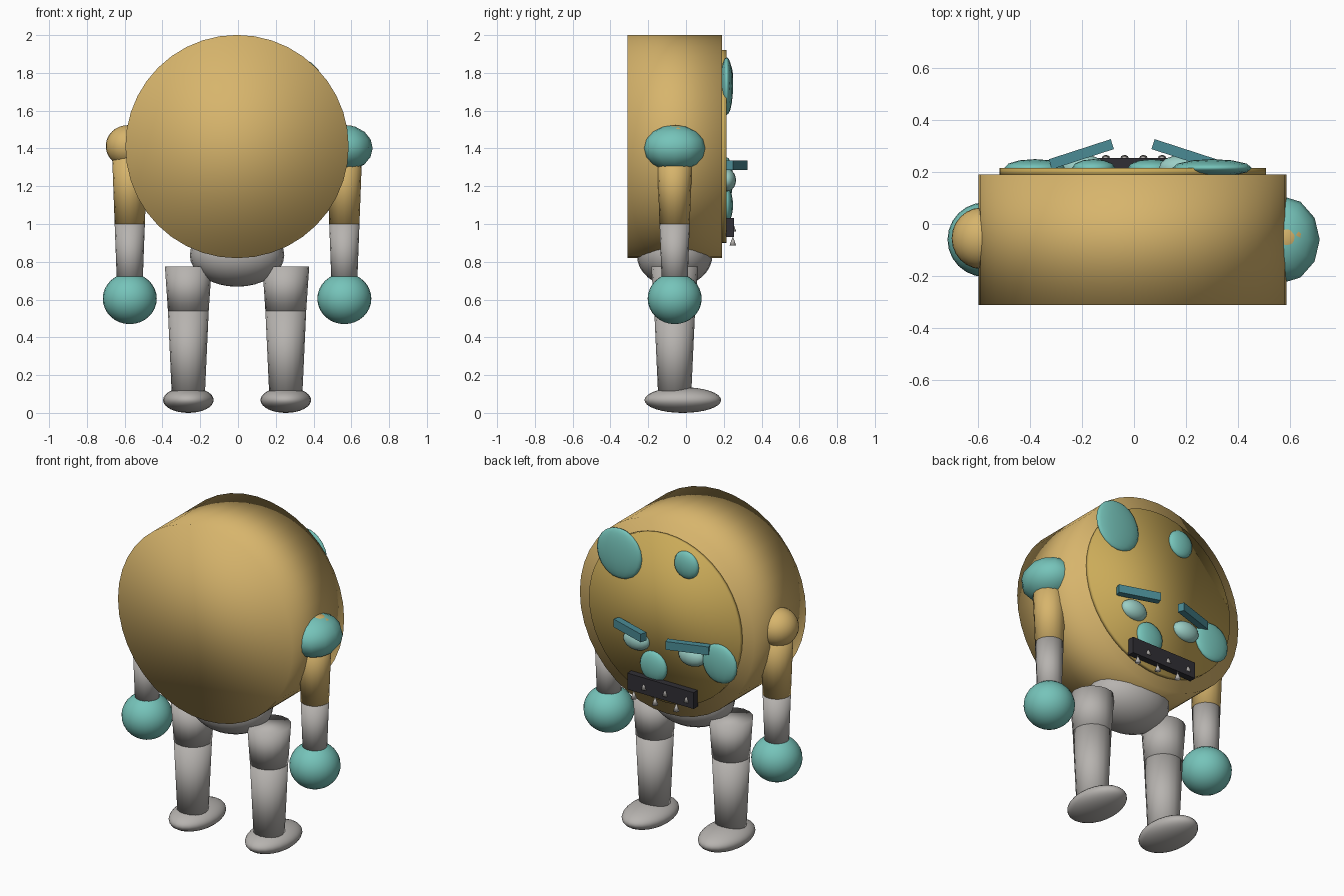
import bpy
from math import radians

cube = bpy.data.objects.get("Cube")
if cube:
    bpy.data.objects.remove(cube, do_unlink=True)

MID = -0.005    # centre line of the figure
DEPTH = -0.06   # y of the limb axes
FACE = 0.215    # y of the face plate surface


def material(name, rgb):
    m = bpy.data.materials.new(name)
    m.use_nodes = True
    m.diffuse_color = (*rgb, 1)
    m.node_tree.nodes["Principled BSDF"].inputs["Base Color"].default_value = (*rgb, 1)
    return m


gold = material("gold", (0.68, 0.46, 0.15))
plate_gold = material("deep_gold", (0.60, 0.41, 0.10))
teal = material("teal", (0.18, 0.55, 0.49))
dark_teal = material("dark_teal", (0.07, 0.26, 0.30))
pale_teal = material("pale_teal", (0.33, 0.62, 0.56))
grey = material("warm_grey", (0.47, 0.45, 0.43))
black = material("charcoal", (0.03, 0.028, 0.035))


def finish(name, mat, smooth=True):
    ob = bpy.context.object
    ob.name = name
    ob.data.materials.append(mat)
    if smooth:
        bpy.ops.object.shade_smooth()
    return ob


def ball(name, mat, loc, radii, segments=24, rings=16):
    bpy.ops.mesh.primitive_uv_sphere_add(segments=segments, ring_count=rings, radius=1, location=loc)
    bpy.context.object.scale = radii
    return finish(name, mat)


def tube(name, mat, x, z_low, z_high, r_low, r_high, y=DEPTH, sides=16):
    bpy.ops.mesh.primitive_cone_add(vertices=sides, radius1=r_low, radius2=r_high,
                                    depth=z_high - z_low, location=(x, y, (z_low + z_high) / 2))
    return finish(name, mat)


def disc(name, mat, radius, y_front, y_back, sides):
    bpy.ops.mesh.primitive_cylinder_add(vertices=sides, radius=radius, depth=y_back - y_front,
                                        location=(MID, (y_front + y_back) / 2, 1.41),
                                        rotation=(radians(90), 0, 0))
    return finish(name, mat)


def box(name, mat, loc, size, yaw=0):
    bpy.ops.mesh.primitive_cube_add(size=1, location=loc, rotation=(0, 0, radians(yaw)))
    bpy.context.object.scale = size
    return finish(name, mat, smooth=False)


# Round body, face plate and hips
disc("body", gold, 0.591, -0.31, 0.19, 40)
disc("face_plate", plate_gold, 0.511, 0.185, FACE, 48)
ball("hips", grey, (MID, DEPTH, 0.835), (0.25, 0.2, 0.167))

# Limbs, mirrored on both sides
for side, word in ((1, "left"), (-1, "right")):
    arm = MID + side * 0.568
    leg = MID + side * 0.258
    ball(f"{word}_shoulder", gold, (MID + side * 0.58, -0.055, 1.413), (0.115, 0.118, 0.11))
    tube(f"{word}_upper_arm", gold, arm, 1.0, 1.4, 0.08, 0.095)
    tube(f"{word}_forearm", grey, arm, 0.68, 1.0, 0.068, 0.08)
    ball(f"{word}_hand", teal, (arm, DEPTH, 0.605), (0.143, 0.143, 0.135))
    tube(f"{word}_thigh", grey, leg, 0.54, 0.775, 0.108, 0.124)
    tube(f"{word}_shin", grey, leg, 0.08, 0.54, 0.087, 0.108)
    ball(f"{word}_foot", grey, (leg, -0.017, 0.068), (0.134, 0.203, 0.068))

    # Eye with a slanted brow whose inner end sticks out
    ball(f"{word}_eye", pale_teal, (MID + side * 0.187, FACE, 1.232), (0.086, 0.05, 0.06), 16, 10)
    box(f"{word}_brow", dark_teal, (MID + side * 0.197, 0.268, 1.31), (0.25, 0.04, 0.05), -18 * side)

# Shoulder pad on the left only
ball("shoulder_pad", teal, (0.565, DEPTH, 1.402), (0.148, 0.168, 0.122), 12, 8)

# Spots on the face: x, z, radius
for i, (x, z, r) in enumerate(((0.3, 1.73, 0.153), (-0.155, 1.78, 0.083),
                               (0.068, 1.1, 0.092), (-0.38, 1.235, 0.118))):
    ball(f"spot_{i + 1}", teal, (x, FACE, z), (r, 0.034, r), 12, 10)

# Mouth bar with two staggered rows of small teeth
box("mouth", black, (MID, 0.233, 0.982), (0.45, 0.042, 0.1))
for i in range(6):
    low = 0.885 if i % 2 else 0.96
    tube(f"tooth_{i + 1}", grey, -0.18 + 0.072 * i, low, low + 0.05, 0.018, 0, y=0.248, sides=8)
